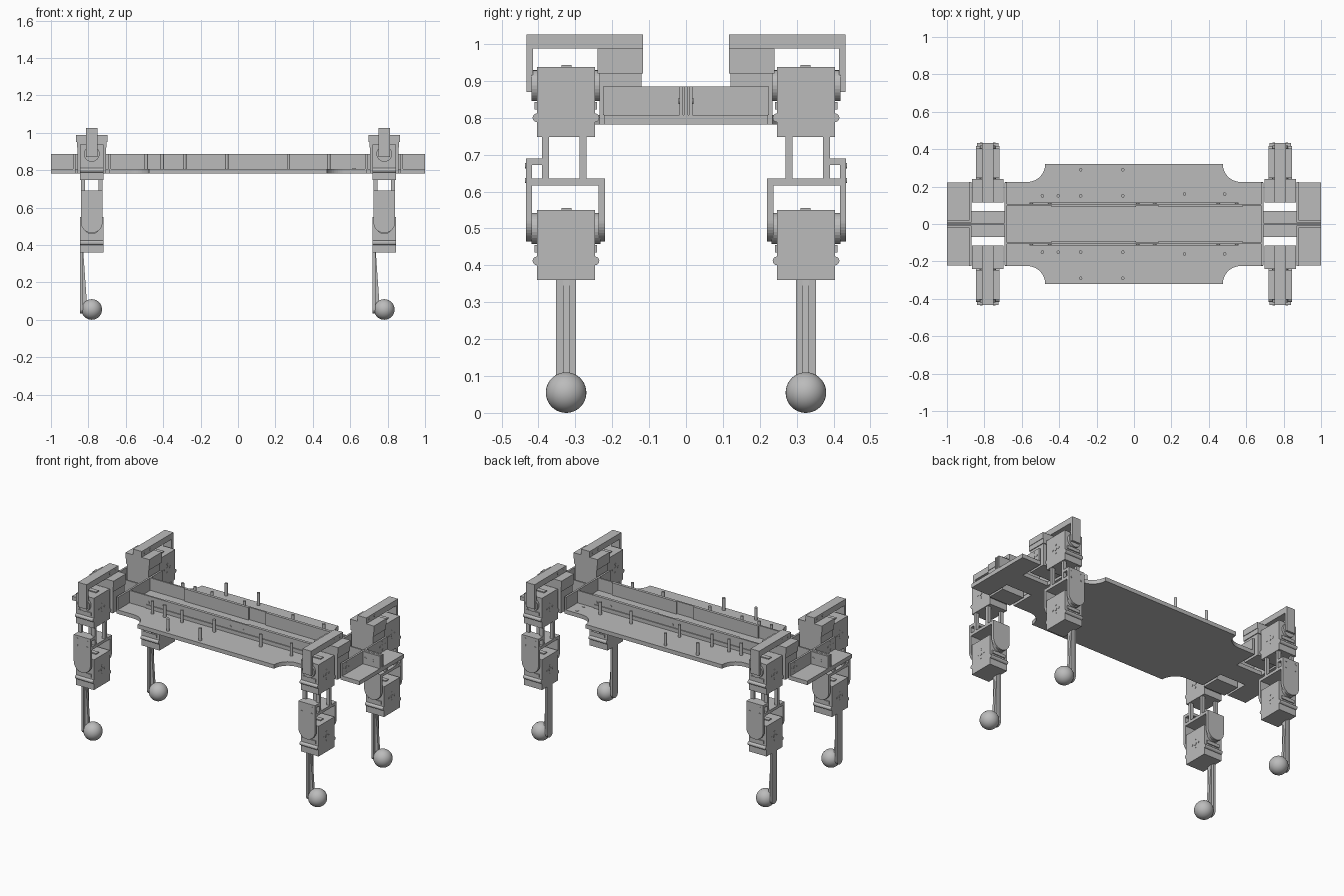
import bpy, bmesh, math
from mathutils import Matrix, Vector

if "Cube" in bpy.data.objects:
    bpy.data.objects.remove(bpy.data.objects["Cube"], do_unlink=True)

grey = bpy.data.materials.new("light_grey")
grey.use_nodes = True
grey.diffuse_color = (0.5, 0.5, 0.5, 1)
grey.node_tree.nodes["Principled BSDF"].inputs["Base Color"].default_value = (0.5, 0.5, 0.5, 1)


def finish(name, bm, smooth=False):
    bmesh.ops.recalc_face_normals(bm, faces=bm.faces)
    mesh = bpy.data.meshes.new(name)
    bm.to_mesh(mesh)
    bm.free()
    mesh.materials.append(grey)
    for p in mesh.polygons:
        p.use_smooth = smooth
    obj = bpy.data.objects.new(name, mesh)
    bpy.context.collection.objects.link(obj)
    return obj


def add_box(bm, x, y, z):
    """Box from three (low, high) ranges."""
    mid = Vector([(a + b) / 2 for a, b in (x, y, z)])
    size = [abs(b - a) for a, b in (x, y, z)]
    bmesh.ops.create_cube(bm, size=1, matrix=Matrix.Translation(mid) @ Matrix.Diagonal((*size, 1)))


def add_rod(bm, centre, radius, length, axis, sides=20):
    turn = {"X": Matrix.Rotation(math.pi / 2, 4, "Y"),
            "Y": Matrix.Rotation(math.pi / 2, 4, "X"), "Z": Matrix()}[axis]
    bmesh.ops.create_cone(bm, cap_ends=True, segments=sides, radius1=radius, radius2=radius,
                          depth=length, matrix=Matrix.Translation(centre) @ turn)


def add_prism(bm, outline, offset):
    """Closed outline of 3D points extruded along an offset."""
    face = bm.faces.new([bm.verts.new(p) for p in outline])
    out = bmesh.ops.extrude_face_region(bm, geom=[face])
    bmesh.ops.translate(bm, vec=offset, verts=[v for v in out["geom"] if isinstance(v, bmesh.types.BMVert)])


def arc(cx, cy, r, start, end, steps=12):
    angles = [math.radians(start + (end - start) * i / steps) for i in range(steps + 1)]
    return [(cx + r * math.cos(a), cy + r * math.sin(a)) for a in angles]


# Base plate: one quadrant of the outline, mirrored around
LOW, DECK, TOP = 0.782, 0.807, 0.885
quad = [(1, 0.222), (0.87, 0.222), (0.87, 0.07), (0.69, 0.07), (0.69, 0.225)]
quad += arc(0.57, 0.32, 0.095, 270, 180)
half = quad + [(-x, y) for x, y in reversed(quad)]
full = half + [(x, -y) for x, y in reversed(half)]
bm = bmesh.new()
add_prism(bm, [(x, y, LOW) for x, y in full], (0, 0, DECK - LOW))
finish("base_plate", bm)

# Long rails, each with two thicker stretches and screw heads
for s, side in ((1, "back"), (-1, "front")):
    bm = bmesh.new()
    add_box(bm, (-0.69, 0.69), (s * 0.098, s * 0.108), (DECK, TOP))
    add_box(bm, (-0.56, 0.56), (s * 0.108, s * 0.114), (DECK, 0.83))
    for x0 in (-0.44, 0.13):
        add_box(bm, (x0, x0 + 0.45), (s * 0.09, s * 0.098), (DECK, TOP))
    for x in (-0.55, -0.45, 0.02, 0.11, 0.45, 0.55):
        add_rod(bm, (x, s * 0.108, 0.845), 0.009, 0.004, "Y", 12)
    finish(side + "_rail", bm)

# End walls, spine and angle brackets at both ends
for s, end in ((1, "left"), (-1, "right")):
    bm = bmesh.new()
    add_box(bm, (s * 0.68, s * 0.692), (-0.222, 0.222), (DECK, TOP))
    add_box(bm, (s * 0.692, s * 1.0), (-0.005, 0.005), (DECK, TOP))
    for t in (1, -1):
        add_box(bm, (s * 0.87, s * 0.882), (t * 0.018, t * 0.225), (DECK, TOP))
        add_box(bm, (s * 0.87, s * 1.0), (t * 0.008, t * 0.018), (DECK, TOP))
        for x in (0.9, 0.95):
            add_rod(bm, (s * x, t * 0.018, 0.845), 0.008, 0.004, "Y", 12)
        for dy, dz, r in ((0, 0, 0.01), (0.026, 0, 0.006), (-0.026, 0, 0.006), (0, 0.026, 0.006), (0, -0.026, 0.006)):
            add_rod(bm, (s * 0.882, t * 0.18 + dy, 0.846 + dz), r, 0.003, "X", 12)
    finish(end + "_end_frame", bm)

# Standoff pins on the deck, and flush screws
bm = bmesh.new()
for x, y in ((-0.285, 0.29), (-0.06, 0.29), (-0.49, 0.15), (-0.405, 0.15), (-0.285, 0.15),
             (-0.06, 0.15), (0.27, 0.16), (0.485, 0.16)):
    for s in (1, -1):
        add_rod(bm, (x, s * y, (DECK + TOP) / 2), 0.009, TOP - DECK, "Z", 12)
finish("standoff_pins", bm)
bm = bmesh.new()
for x, y in ((0.055, 0.03), (0.62, 0.13), (0.62, 0.195)):
    for s in (1, -1):
        add_rod(bm, (x, s * y, DECK), 0.01, 0.004, "Z", 12)
finish("deck_screws", bm)


def add_servo(bm, cx, s, z0, z1):
    """Joint motor with ridges, output discs and screw circle."""
    mid, w = 0.325, 0.062
    add_box(bm, (cx - w, cx + w), (s * 0.247, s * 0.404), (z0, z1))
    add_box(bm, (cx - 0.03, cx + 0.03), (s * 0.31, s * 0.338), (z1, z1 + 0.006))
    for y, outer in ((0.404, 0.41), (0.247, 0.241)):
        add_box(bm, (cx - 0.045, cx + 0.045), (s * y, s * outer), (z0 + 0.075, z0 + 0.095))
        add_rod(bm, (cx, s * (y + outer) / 2, z1 - 0.05), 0.042, 0.024, "Y", 28)
        add_rod(bm, (cx, s * y, z0 + 0.052), 0.012, 2 * w, "X", 12)
    for f in (1, -1):
        for i in range(5):
            a = i * math.pi / 2
            d = 0.026 if i < 4 else 0
            add_rod(bm, (cx + f * w, s * mid + d * math.cos(a), z0 + 0.1 + d * math.sin(a)),
                    0.006 if i < 4 else 0.01, 0.004, "X", 12)


def build_leg(cx, s, tag):
    # Hip mount fixed to the body
    bm = bmesh.new()
    add_box(bm, (cx - 0.075, cx + 0.075), (s * 0.12, s * 0.235), (LOW, 0.92))
    add_box(bm, (cx - 0.08, cx + 0.08), (s * 0.116, s * 0.24), (0.92, 0.95))
    add_box(bm, (cx - 0.083, cx + 0.083), (s * 0.116, s * 0.24), (0.95, 0.988))
    finish(tag + "_hip_mount", bm)

    # Overhead bracket that carries the hip motor
    bm = bmesh.new()
    add_box(bm, (cx - 0.03, cx + 0.03), (s * 0.116, s * 0.432), (0.988, 1.025))
    add_box(bm, (cx - 0.03, cx + 0.03), (s * 0.415, s * 0.432), (0.87, 0.988))
    for x in (-0.03, 0.03):
        for y in (0.145, 0.2):
            add_rod(bm, (cx + x, s * y, 1.007), 0.007, 0.004, "X", 12)
    finish(tag + "_hip_bracket", bm)

    bm = bmesh.new()
    add_servo(bm, cx, s, 0.748, 0.937)
    finish(tag + "_hip_motor", bm)

    # Thigh: four posts, cross plate and two round ended cheeks
    bm = bmesh.new()
    for x in (-0.058, 0.036):
        for y0, y1 in ((0.27, 0.288), (0.372, 0.39)):
            add_box(bm, (cx + x, cx + x + 0.022), (s * y0, s * y1), (0.634, 0.748))
    add_box(bm, (cx - 0.058, cx + 0.058), (s * 0.22, s * 0.434), (0.617, 0.635))
    add_box(bm, (cx - 0.058, cx + 0.058), (s * 0.372, s * 0.434), (0.672, 0.69))
    for y, top in ((0.417, 0.69), (0.22, 0.635)):
        shape = [(cx + 0.058, top), (cx - 0.058, top)] + arc(cx, 0.522, 0.058, 180, 360, 20)
        add_prism(bm, [(x, s * y, z) for x, z in shape], (0, s * 0.017, 0))
    for x in (-0.035, 0.035):
        for z in (0.63, 0.67):
            add_rod(bm, (cx + x, s * 0.434, z), 0.007, 0.004, "Y", 12)
    finish(tag + "_thigh_bracket", bm)

    bm = bmesh.new()
    add_servo(bm, cx, s, 0.36, 0.55)
    finish(tag + "_knee_motor", bm)

    # Shin strip with a round end and a tapering rib
    bm = bmesh.new()
    y0, y1, x = s * 0.325 - 0.027, s * 0.325 + 0.027, cx - 0.062
    shape = [(y1, 0.362), (y0, 0.362)] + arc(s * 0.325, 0.06, 0.027, 180, 360)
    add_prism(bm, [(x, y, z) for y, z in shape], (0.014, 0, 0))
    rib = [(x + 0.01, 0.36), (x + 0.017, 0.36), (x + 0.036, 0.09), (x + 0.03, 0.05), (x + 0.01, 0.05)]
    add_prism(bm, [(px, s * 0.325 - 0.009, z) for px, z in rib], (0, 0.018, 0))
    finish(tag + "_shin", bm)

    # Ball foot
    bm = bmesh.new()
    bmesh.ops.create_uvsphere(bm, u_segments=32, v_segments=20, radius=0.055,
                              matrix=Matrix.Translation((cx, s * 0.325, 0.055)))
    finish(tag + "_foot", bm, True)


for cx, side in ((0.782, "left"), (-0.782, "right")):
    for s, end in ((1, "back"), (-1, "front")):
        build_leg(cx, s, end + "_" + side)
